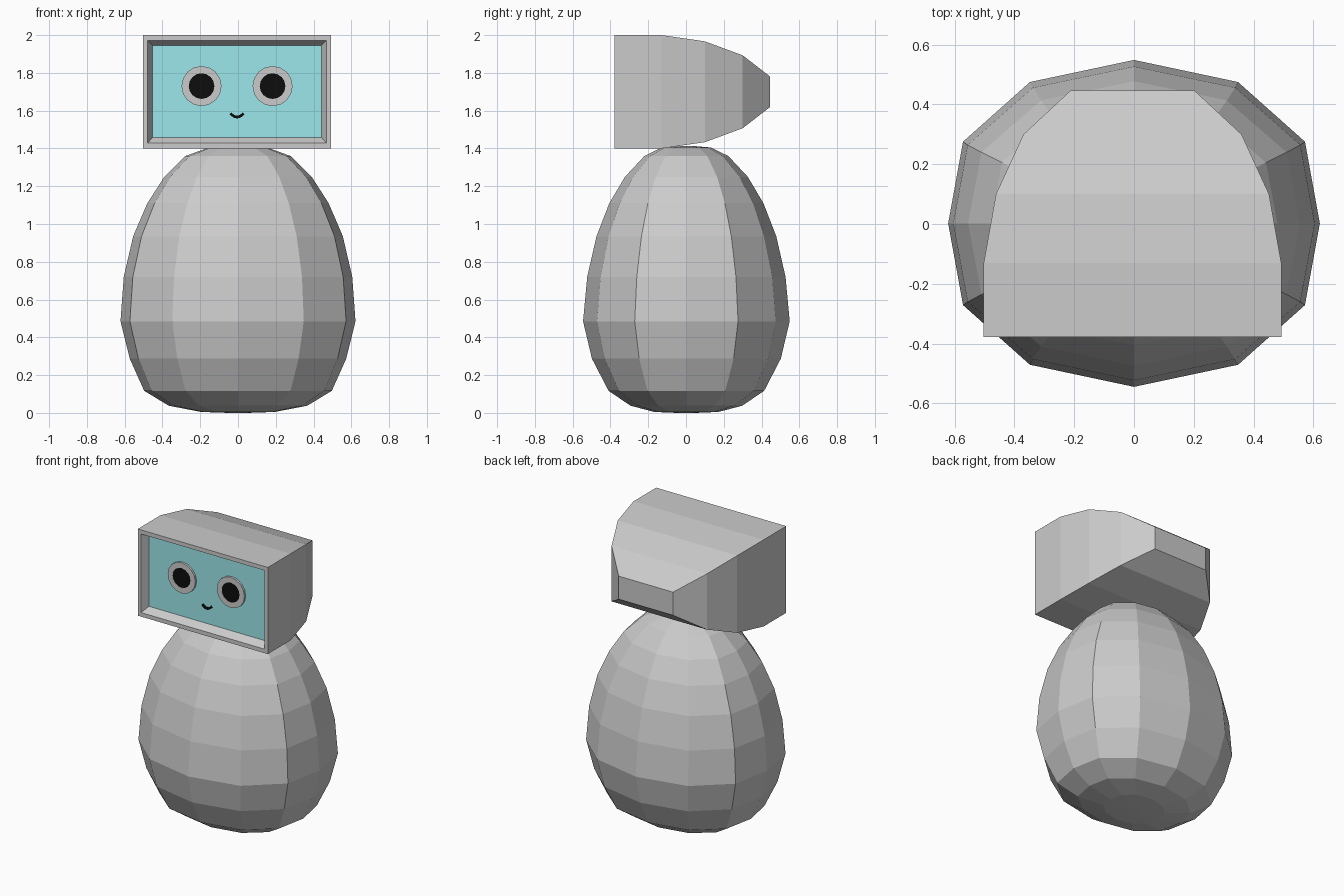
import bpy, bmesh, math

if "Cube" in bpy.data.objects:
    bpy.data.objects.remove(bpy.data.objects["Cube"])

CX = -0.005  # head centre line


def material(name, color):
    m = bpy.data.materials.new(name)
    m.diffuse_color = (*color, 1)
    m.use_nodes = True
    m.node_tree.nodes["Principled BSDF"].inputs["Base Color"].default_value = m.diffuse_color
    return m


def loft(name, rings, mat=None, cap_start=True, cap_end=True):
    """Skin a list of equal-length point rings with flat faces."""
    bm = bmesh.new()
    loops = [[bm.verts.new(p) for p in ring] for ring in rings]
    n = len(rings[0])
    for a, b in zip(loops, loops[1:]):
        for i in range(n):
            j = (i + 1) % n
            bm.faces.new((a[i], a[j], b[j], b[i]))
    if cap_start:
        bm.faces.new(loops[0][::-1])
    if cap_end:
        bm.faces.new(loops[-1])
    bmesh.ops.recalc_face_normals(bm, faces=bm.faces)
    me = bpy.data.meshes.new(name)
    bm.to_mesh(me)
    bm.free()
    ob = bpy.data.objects.new(name, me)
    bpy.context.collection.objects.link(ob)
    if mat:
        me.materials.append(mat)
    return ob


def rect(y, hw, hh, zc=1.7):
    return [(CX + sx * hw, y, zc + sz * hh)
            for sx, sz in ((-1, -1), (1, -1), (1, 1), (-1, 1))]


def disc(x, z, r, y):
    return [(x + r * math.cos(t), y, z + r * math.sin(t))
            for t in (2 * math.pi * i / 16 for i in range(16))]


teal = material("screen_teal", (0.33, 0.80, 0.83))
black = material("black", (0.004, 0.004, 0.004))

# Body: twelve-sided, squarish-oval egg (z, half width, half depth)
quarter = [(1, 0), (0.92, 0.5), (0.56, 0.865)]
section = []
for x, y in quarter:
    section.append((x, y))
section += [(0, 1)] + [(-x, y) for x, y in quarter[:0:-1]]
section += [(-x, -y) for x, y in section]
profile = [(0.005, 0.195, 0.17), (0.038, 0.367, 0.296), (0.117, 0.497, 0.412),
           (0.287, 0.573, 0.50), (0.485, 0.622, 0.547), (0.72, 0.605, 0.525),
           (0.935, 0.555, 0.476), (1.11, 0.48, 0.408), (1.25, 0.39, 0.325),
           (1.36, 0.278, 0.222), (1.405, 0.155, 0.13)]
rings = [[(x * a, y * b + 0.002, z) for x, y in section] for z, a, b in profile]
rings.insert(0, [(x * 0.05, y * 0.05, 0.0) for x, y in section])
rings.append([(x * 0.05, y * 0.05, 1.412) for x, y in section])
loft("body", rings)

# Head: tapered shell with a bevelled recess at the front
FRONT, SCREEN = -0.378, -0.328
shell = [rect(SCREEN, 0.447, 0.243, 1.702), rect(FRONT, 0.473, 0.272),
         rect(FRONT, 0.498, 0.30)]
shell += [rect(y, w, h) for y, w, h in ((-0.13, 0.498, 0.30), (0.10, 0.457, 0.267),
                                        (0.30, 0.365, 0.193), (0.446, 0.208, 0.08))]
loft("head_shell", shell, cap_start=False)

# Screen panel closing the recess
loft("screen", [rect(SCREEN + 0.01, 0.447, 0.243, 1.702),
                rect(SCREEN, 0.447, 0.243, 1.702)], teal)

# Eyes: a grey ring around a black pupil
for side, label in ((-1, "right"), (1, "left")):
    x, z = CX + side * 0.188, 1.73
    loft("eye_ring_" + label, [disc(x, z, 0.106, SCREEN), disc(x, z, 0.106, SCREEN - 0.014),
                               disc(x, z, 0.068, SCREEN - 0.014), disc(x, z, 0.068, SCREEN)],
         cap_start=False, cap_end=False)
    loft("pupil_" + label, [disc(x, z, 0.068, SCREEN), disc(x, z, 0.068, SCREEN - 0.012)], black)

# Mouth: a thin smiling arc
arc = []
for i in range(9):
    t = -1 + i / 4
    x, z = CX + 0.035 * t, 1.566 + 0.02 * t * t
    nx, nz = -0.04 * t, 0.035
    k = 0.007 / math.hypot(nx, nz)
    arc.append([(x + s * k * nx, y, z + s * k * nz)
                for s, y in ((-1, SCREEN), (1, SCREEN), (1, SCREEN - 0.01), (-1, SCREEN - 0.01))])
loft("mouth", arc, black)
